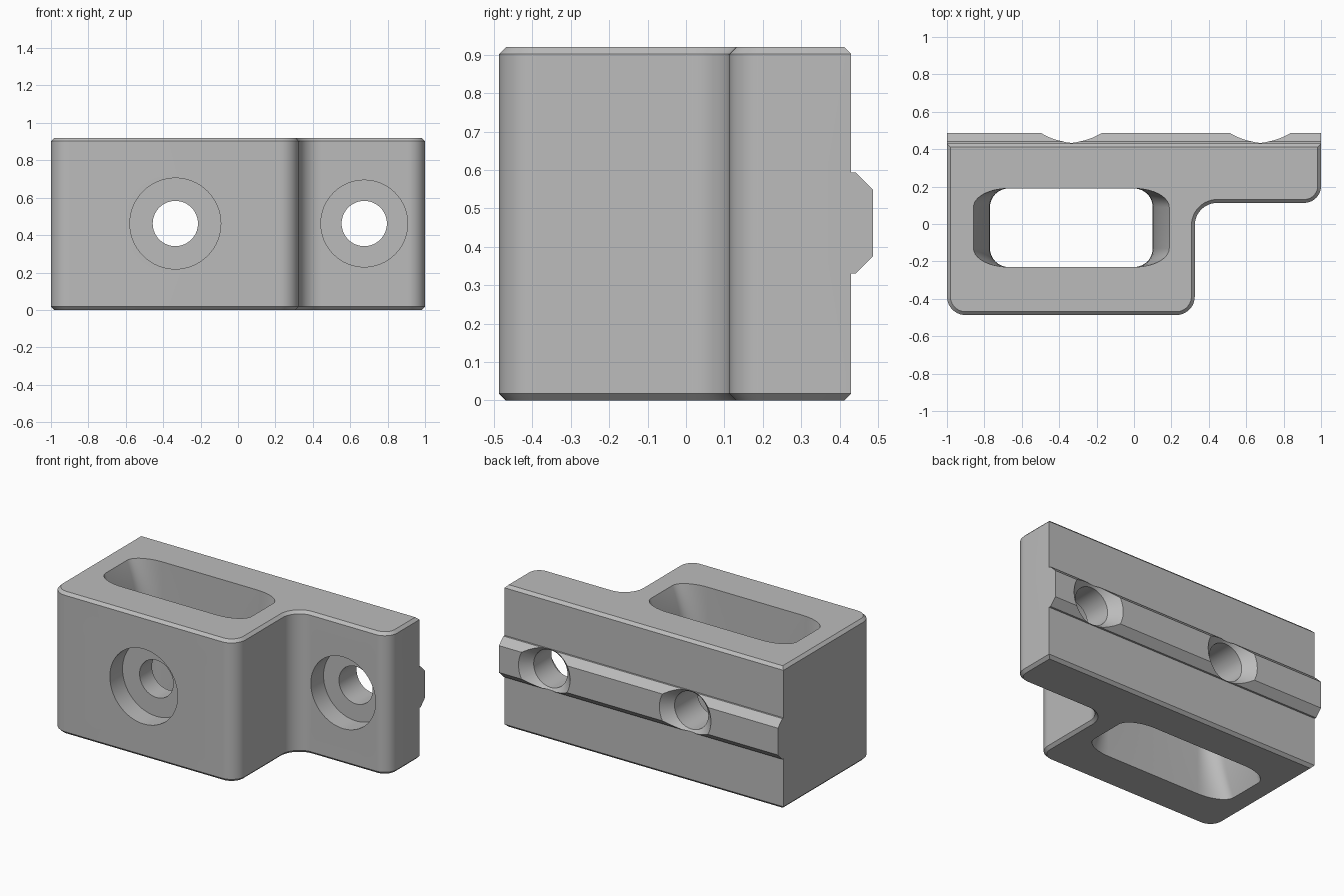
import bpy, bmesh
from math import sin, cos, pi
from mathutils import Vector

cube = bpy.data.objects.get("Cube")
if cube:
    bpy.data.objects.remove(cube, do_unlink=True)

HEIGHT, FRONT, BACK, MID = 0.92, -0.487, 0.43, 0.462

grey = bpy.data.materials.new("plain_grey")
grey.diffuse_color = (0.5, 0.5, 0.5, 1)
grey.use_nodes = True
grey.node_tree.nodes["Principled BSDF"].inputs["Base Color"].default_value = (0.5, 0.5, 0.5, 1)


def finish(name, bm):
    bmesh.ops.recalc_face_normals(bm, faces=bm.faces[:])
    mesh = bpy.data.meshes.new(name)
    bm.to_mesh(mesh)
    bm.free()
    mesh.materials.append(grey)
    obj = bpy.data.objects.new(name, mesh)
    bpy.context.collection.objects.link(obj)
    return obj


def loft(name, rings):
    """Closed solid through matching rings of points."""
    bm = bmesh.new()
    loops = [[bm.verts.new(p) for p in ring] for ring in rings]
    n = len(loops[0])
    for a, b in zip(loops, loops[1:]):
        for i in range(n):
            j = (i + 1) % n
            bm.faces.new((a[i], a[j], b[j], b[i]))
    bm.faces.new(loops[0][::-1])
    bm.faces.new(loops[-1])
    return finish(name, bm)


def rounded(corners, steps=12):
    """Outline with square corners rounded by their own radius."""
    pts = []
    for i, (x, y, r) in enumerate(corners):
        c = Vector((x, y))
        if not r:
            pts.append(c)
            continue
        to_prev = (Vector(corners[i - 1][:2]) - c).normalized()
        to_next = (Vector(corners[(i + 1) % len(corners)][:2]) - c).normalized()
        for k in range(steps + 1):
            t = k / steps * pi / 2
            pts.append(c + r * (to_prev * (1 - sin(t)) + to_next * (1 - cos(t))))
    return pts


def combine(target, other, operation):
    mod = target.modifiers.new(operation.lower(), 'BOOLEAN')
    mod.operation, mod.solver, mod.object = operation, 'EXACT', other
    bpy.context.view_layer.objects.active = target
    bpy.ops.object.modifier_apply(modifier=mod.name)
    bpy.data.objects.remove(other, do_unlink=True)


# Stepped block with rounded upright corners
outline = rounded([(-1, FRONT, 0.1), (0.325, FRONT, 0.1), (0.325, 0.113, 0.12),
                   (1, 0.113, 0.09), (1, BACK, 0), (-1, BACK, 0)])
body = loft("clamp_block", [[(p.x, p.y, z) for p in outline] for z in (0, HEIGHT)])

# Chamfer around the top and bottom rims
bm = bmesh.new()
bm.from_mesh(body.data)
rims = [e for e in bm.edges if abs(e.verts[0].co.z - e.verts[1].co.z) < 0.001]
bmesh.ops.bevel(bm, geom=rims, offset=0.018, offset_type='OFFSET', segments=1,
                profile=0.5, affect='EDGES')
bm.to_mesh(body.data)
bm.free()

# Locating rail along the back
half = [(BACK - 0.05, 0.132), (0.442, 0.132), (-FRONT, 0.087)]
section = [(y, MID + h) for y, h in half] + [(y, MID - h) for y, h in half[::-1]]
rail = loft("locating_rail", [[(x, y, z) for y, z in section] for x in (-1, 1)])
combine(body, rail, 'UNION')


# Slot through the block, its ends flaring towards both openings
def slot_ring(z):
    reach = 0.1 + 0.09 * ((z - MID) / MID) ** 2
    ring = []
    for cx, cy, start in ((0.0, 0.09, 0), (-0.67, 0.09, 1), (-0.67, -0.13, 2), (0.0, -0.13, 3)):
        for k in range(11):
            a = (start + k / 10) * pi / 2
            ring.append((cx + reach * cos(a), cy + 0.1 * sin(a), z))
    return ring


levels = 20
slot = loft("slot_cutter", [slot_ring(-0.02 + (HEIGHT + 0.04) * i / levels)
                            for i in range(levels + 1)])
combine(body, slot, 'DIFFERENCE')

# Bolt holes: counterbored in front, countersunk through the rail
for x, face, bore in ((-0.335, FRONT, 0.243), (0.675, 0.113, 0.232)):
    profile = [(face - 0.05, bore), (face + 0.13, bore), (face + 0.13, 0.121),
               (0.423, 0.121), (0.507, 0.205)]
    rings = [[(x + r * cos(2 * pi * k / 64), y, MID + r * sin(2 * pi * k / 64))
              for k in range(64)] for y, r in profile]
    combine(body, loft("hole_cutter", rings), 'DIFFERENCE')

# Smooth curves, crisp edges
for o in bpy.context.selected_objects:
    o.select_set(False)
body.select_set(True)
bpy.context.view_layer.objects.active = body
bpy.ops.object.shade_smooth_by_angle(angle=pi / 6)
